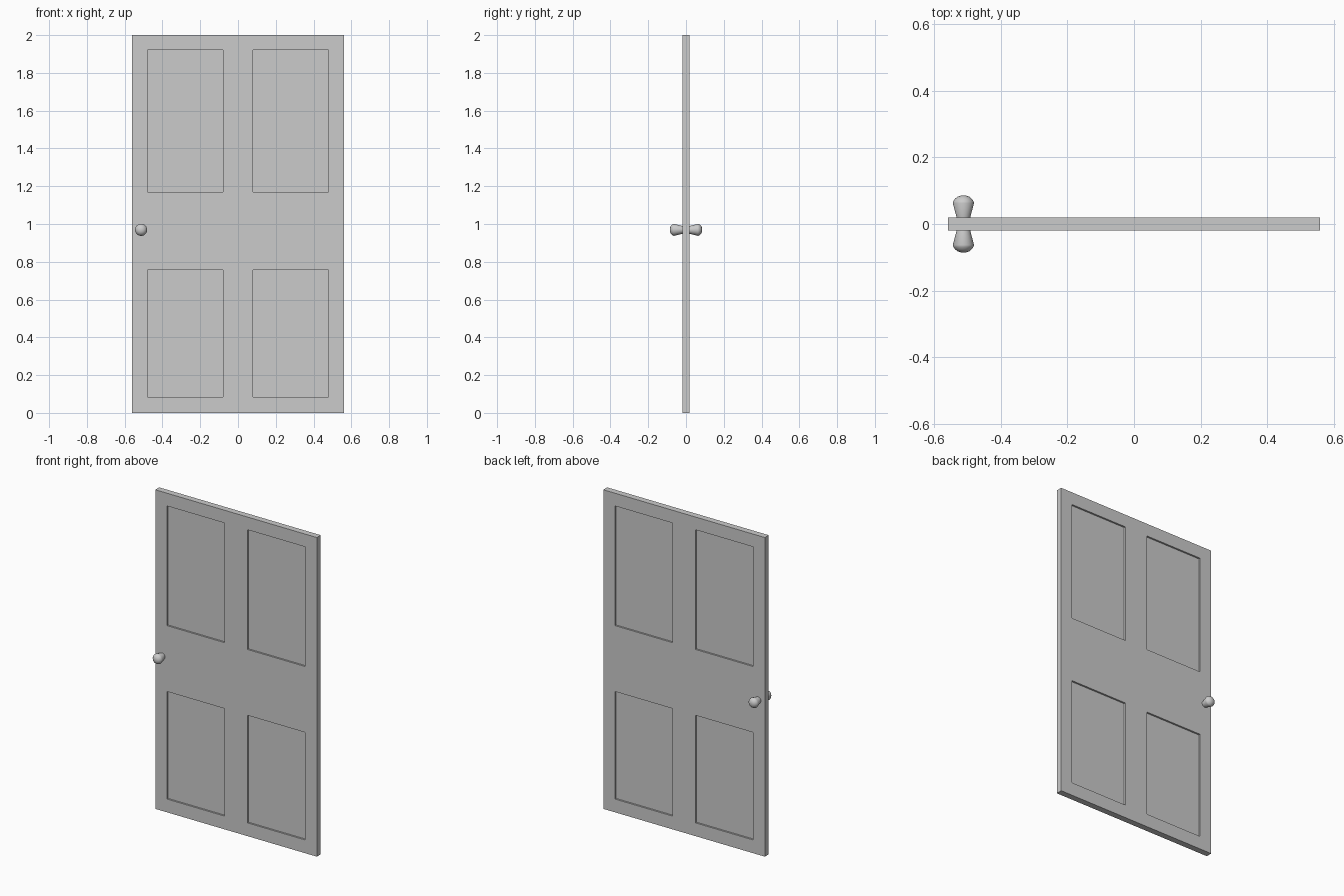
import bpy, bmesh, math
from mathutils import Matrix

if "Cube" in bpy.data.objects:
    bpy.data.objects.remove(bpy.data.objects["Cube"])

W, T, H = 0.56, 0.0195, 2.0           # half width, half thickness, height
PANEL_X = (0.08, 0.478)               # mirrored left and right
PANEL_Z = ((0.083, 0.757), (1.17, 1.92))
RECESS = 0.011


def add_object(name, bm):
    mesh = bpy.data.meshes.new(name)
    bm.to_mesh(mesh)
    bm.free()
    obj = bpy.data.objects.new(name, mesh)
    bpy.context.collection.objects.link(obj)
    return obj


def in_panel(face):
    c = face.calc_center_median()
    return (abs(face.normal.y) > 0.9 and PANEL_X[0] < abs(c.x) < PANEL_X[1]
            and any(a < c.z < b for a, b in PANEL_Z))


# Door slab: box cut along the panel borders, panels sunk on both faces
bm = bmesh.new()
bmesh.ops.create_cube(bm, size=1, matrix=Matrix.Translation((0, 0, H / 2))
                      @ Matrix.Diagonal((2 * W, 2 * T, H, 1)))
cuts = [((s * x, 0, 0), (1, 0, 0)) for x in PANEL_X for s in (-1, 1)]
cuts += [((0, 0, z), (0, 0, 1)) for pair in PANEL_Z for z in pair]
for co, no in cuts:
    bmesh.ops.bisect_plane(bm, geom=bm.verts[:] + bm.edges[:] + bm.faces[:],
                           plane_co=co, plane_no=no)
bm.normal_update()
bmesh.ops.inset_individual(bm, faces=[f for f in bm.faces if in_panel(f)],
                           thickness=0, depth=-RECESS)
add_object("door_slab", bm)

# Knobs: lathed profile of (radius, distance from door centre)
PROFILE = [(0, 0.012), (0.02, 0.012), (0.021, 0.022), (0.032, 0.063),
           (0.030, 0.069), (0.025, 0.076), (0.018, 0.082), (0.009, 0.085), (0, 0.086)]
for name, side in (("front_knob", -1), ("back_knob", 1)):
    bm = bmesh.new()
    verts = [bm.verts.new((r, side * d, 0)) for r, d in PROFILE]
    edges = [bm.edges.new(p) for p in zip(verts, verts[1:])]
    bmesh.ops.spin(bm, geom=verts + edges, cent=(0, 0, 0), axis=(0, 1, 0),
                   angle=2 * math.pi, steps=32)
    bmesh.ops.remove_doubles(bm, verts=bm.verts[:], dist=1e-5)
    bmesh.ops.recalc_face_normals(bm, faces=bm.faces[:])
    knob = add_object(name, bm)
    knob.location = (-0.513, 0, 0.969)
    bpy.ops.object.select_all(action='DESELECT')
    knob.select_set(True)
    bpy.context.view_layer.objects.active = knob
    bpy.ops.object.shade_smooth_by_angle(angle=math.radians(35))
